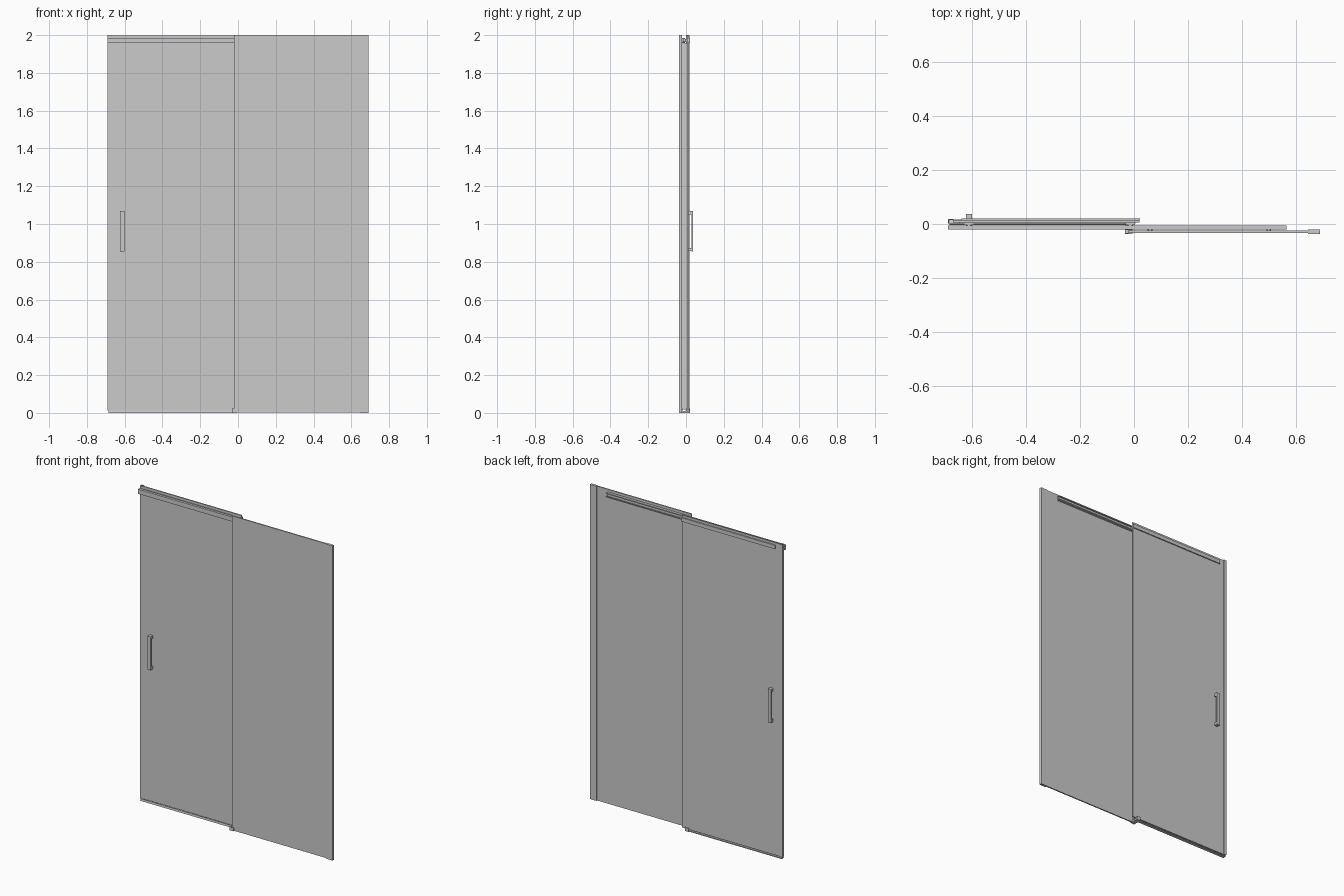
import bpy, bmesh, math
from mathutils import Matrix

if "Cube" in bpy.data.objects:
    bpy.data.objects.remove(bpy.data.objects["Cube"])


def make(name, bm):
    bmesh.ops.recalc_face_normals(bm, faces=bm.faces)
    me = bpy.data.meshes.new(name)
    bm.to_mesh(me)
    bm.free()
    ob = bpy.data.objects.new(name, me)
    bpy.context.collection.objects.link(ob)
    return ob


def box(name, x, y, z, bevel=0):
    bm = bmesh.new()
    bmesh.ops.create_cube(bm, size=1)
    for v in bm.verts:
        v.co = [(a + b) / 2 + c * (b - a) for c, (a, b) in zip(v.co, (x, y, z))]
    if bevel:
        bmesh.ops.bevel(bm, geom=bm.edges[:], offset=bevel, segments=2,
                        profile=0.5, affect='EDGES')
    return make(name, bm)


def extrude(name, pts, axis, a, b):
    """Extrude a closed (u, v) profile along x (u=y, v=z) or z (u=x, v=y)."""
    bm = bmesh.new()
    place = (lambda u, v: (a, u, v)) if axis == 'x' else (lambda u, v: (u, v, a))
    face = bm.faces.new([bm.verts.new(place(u, v)) for u, v in pts])
    ext = bmesh.ops.extrude_face_region(bm, geom=[face])['geom']
    step = (b - a, 0, 0) if axis == 'x' else (0, 0, b - a)
    bmesh.ops.translate(bm, vec=step,
                        verts=[g for g in ext if isinstance(g, bmesh.types.BMVert)])
    return make(name, bm)


def disc(name, x, y0, y1, z, r):
    bm = bmesh.new()
    bmesh.ops.create_cone(bm, cap_ends=True, segments=24, radius1=r, radius2=r, depth=y1 - y0,
                          matrix=Matrix.Translation((x, (y0 + y1) / 2, z))
                          @ Matrix.Rotation(math.pi / 2, 4, 'X'))
    ob = make(name, bm)
    for p in ob.data.polygons:
        p.use_smooth = len(p.vertices) == 4
    return ob


# Glass panels
box("fixed_glass", (-0.02, 0.685), (-0.033, -0.025), (0.002, 2.0))
box("door_glass", (-0.672, 0.02), (0.006, 0.014), (0.012, 1.998))

# Wall profile of the fixed panel, a U channel gripping the glass
extrude("fixed_wall_profile",
        [(0.69, -0.037), (0.69, -0.021), (0.645, -0.021), (0.645, -0.025),
         (0.684, -0.025), (0.684, -0.033), (0.645, -0.033), (0.645, -0.037)],
        'z', 0.0, 2.0)

# Closing jamb that receives the door edge
extrude("closing_jamb",
        [(-0.69, 0.001), (-0.69, 0.018), (-0.67, 0.018), (-0.67, 0.015),
         (-0.687, 0.015), (-0.687, 0.004), (-0.67, 0.004), (-0.67, 0.001)],
        'z', 0.012, 2.0)

# Overlap seal on the free edge of the fixed glass
box("overlap_seal", (-0.021, -0.014), (-0.025, 0.005), (0.018, 1.955))

# Top rail, a C section open towards the door
extrude("top_rail",
        [(-0.021, 1.957), (-0.021, 1.986), (-0.005, 1.986), (-0.005, 1.979),
         (-0.008, 1.979), (-0.008, 1.983), (-0.018, 1.983), (-0.018, 1.960),
         (-0.008, 1.960), (-0.008, 1.964), (-0.005, 1.964), (-0.005, 1.957)],
        'x', -0.69, 0.565)

# Rail clamps through the fixed glass
for i, x in enumerate((0.06, 0.5)):
    disc(f"rail_clamp_{i}", x, -0.026, -0.020, 1.972, 0.009)

# Door hanger strips and rollers
box("hanger_strip_outer", (-0.64, 0.022), (0.014, 0.021), (1.96, 1.984))
box("hanger_strip_inner", (-0.65, 0.005), (0.002, 0.006), (1.962, 1.982))
for i, x in enumerate((-0.612, -0.014)):
    box(f"roller_carriage_{i}", (x - 0.018, x + 0.018), (-0.004, 0.006), (1.964, 1.98))
    disc(f"roller_wheel_{i}", x, -0.016, -0.004, 1.9715, 0.010)

# Handle pair, one on each side of the door glass
for side, face, tip in (("front", 0.006, -0.0185), ("back", 0.014, 0.038)):
    s = 1 if tip > face else -1
    inner = tip - s * 0.009
    box(f"handle_bar_{side}", (-0.624, -0.601), sorted((inner, tip)), (0.855, 1.07), 0.0015)
    for i, z in enumerate((0.855, 1.05)):
        box(f"handle_foot_{side}_{i}", (-0.623, -0.602), sorted((face, inner + s * 0.002)),
            (z + 0.001, z + 0.019))

# Floor threshold with a low lip, and the door guide block
extrude("threshold",
        [(-0.004, 0.0), (0.016, 0.0), (0.016, 0.006), (0.004, 0.007),
         (0.003, 0.013), (-0.002, 0.013)],
        'x', -0.685, -0.03)
box("guide_base", (-0.033, -0.006), (-0.038, 0.021), (0.0, 0.01))
for i, y in enumerate((-0.038, -0.023, -0.001, 0.016)):
    box(f"guide_fin_{i}", (-0.033, -0.006), (y, y + 0.005), (0.008, 0.022))
